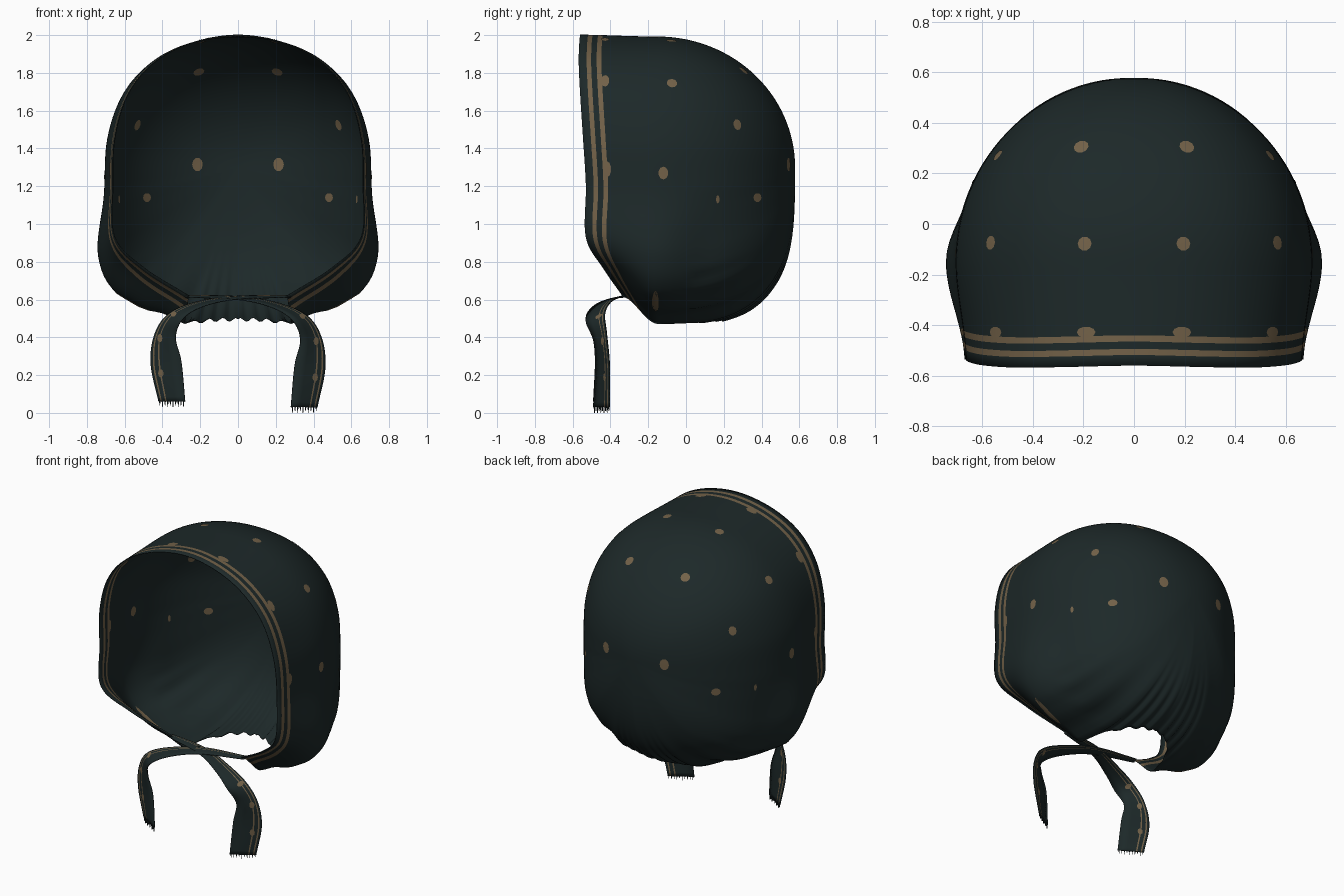
import bpy, bmesh, math
from mathutils import Vector
from mathutils.bvhtree import BVHTree

if "Cube" in bpy.data.objects:
    bpy.data.objects.remove(bpy.data.objects["Cube"])


def material(name, rgb):
    m = bpy.data.materials.new(name)
    m.diffuse_color = (*rgb, 1)
    m.use_nodes = True
    m.node_tree.nodes["Principled BSDF"].inputs["Base Color"].default_value = m.diffuse_color
    return m


CLOTH = material("dark_teal_cloth", (0.0122, 0.0215, 0.0218))
GOLD = material("dull_gold", (0.17, 0.12, 0.065))


def spline(keys, t, mirrored=False):
    """Smooth curve through evenly spaced keys; mirrored keeps it flat across x = 0."""
    n = len(keys) - 1
    i = min(int(t * n), n - 1)
    f = t * n - i
    b, c = Vector(keys[i]), Vector(keys[i + 1])
    if i > 0:
        a = Vector(keys[i - 1])
    else:
        a = Vector((-c.x, c.y, c.z)) if mirrored else 2 * b - c
    d = Vector(keys[i + 2]) if i + 2 <= n else 2 * c - b
    return 0.5 * (2 * b + (c - a) * f + (2 * a - 5 * b + 4 * c - d) * f ** 2
                  + (3 * b - a - 3 * c + d) * f ** 3)


def smooth(f):
    f = max(0, min(1, f))
    return f * f * (3 - 2 * f)


def finish(name, bm, thickness, rim=True):
    """Turn a bmesh sheet into a thin smooth object."""
    bmesh.ops.recalc_face_normals(bm, faces=bm.faces)
    me = bpy.data.meshes.new(name)
    bm.to_mesh(me)
    ob = bpy.data.objects.new(name, me)
    bpy.context.collection.objects.link(ob)
    me.materials.append(CLOTH)
    me.materials.append(GOLD)
    for p in me.polygons:
        p.use_smooth = True
    mod = ob.modifiers.new("thickness", 'SOLIDIFY')
    mod.thickness = thickness
    mod.offset = 0
    mod.use_rim = rim
    return ob


def dot(bm, tree, centre, rw, rh):
    """Flat spot that follows the cloth below it."""
    p, n, _, _ = tree.find_nearest(Vector(centre))
    # on the sides rw runs around the head and rh runs front to back
    side = n.cross(Vector((0, 1, 0) if abs(n.y) < 0.7 else (0, 0, 1))).normalized()
    up = n.cross(side).normalized()
    rings = []
    for k in (0.5, 1.0):
        ring = []
        for i in range(10):
            a = math.tau * i / 10
            q = p + side * (math.cos(a) * rw * k) + up * (math.sin(a) * rh * k)
            ring.append(bm.verts.new(tree.find_nearest(q)[0]))
        rings.append(ring)
    mid = bm.verts.new(p)
    for i in range(10):
        j = (i + 1) % 10
        for vs in ((mid, rings[0][i], rings[0][j]),
                   (rings[0][i], rings[1][i], rings[1][j], rings[0][j])):
            bm.faces.new(vs).material_index = 1


# ---- bonnet shell: face rim -> widest ring -> pole at the back ----
RIM = [(0, -.56, 2.0), (.25, -.565, 1.957), (.45, -.568, 1.85), (.585, -.56, 1.68),
       (.652, -.545, 1.45), (.662, -.53, 1.2), (.652, -.53, .93), (.5, -.44, .77),
       (.26, -.335, .62)]
Y0 = -0.15
RING = [(0, Y0, 1.99), (.25, Y0, 1.957), (.45, Y0, 1.86), (.605, Y0, 1.69),
        (.69, Y0, 1.45), (.708, Y0, 1.15), (.738, Y0, .83), (.62, Y0, .62), (.28, Y0, .48)]
POLE = Vector((0, 0.575, 1.3))
ARCH, UNDER = 72, 18          # columns on the arch, and below the nape
BAND = [0, .042, .066, .095, .12]  # edges of the trim stripes
FRONT, BACK = 12, 28


def column(k):
    """One side's column of points from rim to pole; None inside the neck hole."""
    pts = []
    t = min(k / ARCH, 1)
    if k <= ARCH:
        ring, start = spline(RING, t, True), 0.0
        rim = spline(RIM, t, True)
        length = (ring - rim).length
        last = BAND[-1] / length
        fr = [d / length for d in BAND]
        fr += [last + (1 - last) * i / FRONT for i in range(1, FRONT)]
        for f in fr:
            g = 0.15 * f * (2 - f) + 0.85 * smooth(f)
            p = rim.lerp(ring, g)
            p.y = rim.y + (ring.y - rim.y) * f
            pts.append((p, f))
    else:
        w = (k - ARCH) / UNDER
        ring = Vector((.28 * (1 - w), Y0, .48 - .01 * w))
        start = .48 * math.sqrt(1 - (1 - w) ** 2)
        pts = [None] * (len(BAND) + FRONT - 1)
    # the nape is fuller than the round crown and sides
    low = max(0, min(1, (1.1 - ring.z) / 0.5)) * max(0, 1 - ring.x / 0.85)
    n = 2 + 1.3 * low
    # the cheek bulge draws in again behind the ears
    tuck = 0.075 * smooth((1.2 - ring.z) / 0.35)
    for i in range(BACK + 1):
        tau = start + (1 - start) * math.sin(i / BACK * math.pi / 2)
        s = max(0, 1 - tau ** n) ** (1 / n)
        p = POLE + (ring - POLE) * s
        p.y = Y0 + (POLE.y - Y0) * tau
        p.x *= 1 - tuck * smooth(tau / 0.4)
        pts.append((p, 1))
    out = []
    for q in pts:
        if q is None:
            out.append(None)
            continue
        p, f = q
        # gathered pleats towards the neck and nape
        top = 0.85 if p.y > 0.05 else 0.68
        amp = 0.013 * f * max(0, min(1, (top - p.z) / 0.3))
        k_s = 1 + amp * math.sin(k * 1.25)
        out.append(Vector((p.x * k_s, p.y, 1.3 + (p.z - 1.3) * k_s)))
    return out


bm = bmesh.new()
half = [column(k) for k in range(ARCH + UNDER + 1)]
for sx in (1, -1):
    cols = [[bm.verts.new((p.x * sx, p.y, p.z)) if p else None for p in c] for c in half]
    for a, b in zip(cols, cols[1:]):
        for r in range(len(a) - 1):
            quad = [a[r], b[r], b[r + 1], a[r + 1]]
            if None not in quad:
                bm.faces.new(quad).material_index = 1 if r in (1, 3) else 0
bmesh.ops.remove_doubles(bm, verts=bm.verts, dist=0.0004)
bmesh.ops.recalc_face_normals(bm, faces=bm.faces)
shell_tree = BVHTree.FromBMesh(bm)
finish("bonnet_shell", bm, 0.005)

# ---- spots on the shell: x, y, z, half width, half height ----
SPOTS = [(.21, .52, 1.315, .03, .037), (.213, .317, 1.825, .03, .03), (.55, .28, 1.53, .03, .025),
         (.49, .38, 1.14, .03, .024), (.195, -.078, 1.97, .028, .028), (.56, -.075, 1.74, .028, .028),
         (.71, -.12, 1.27, .034, .026), (.66, .18, 1.13, .022, .01), (.55, -.16, .6, .12, .018),
         (.185, -.428, 1.96, .038, .022), (.55, -.428, 1.76, .038, .022),
         (.68, -.418, 1.29, .042, .022)]
bm = bmesh.new()
for x, y, z, rw, rh in SPOTS:
    for sx in (1, -1):
        dot(bm, shell_tree, (x * sx, y, z), rw, rh)
finish("shell_spots", bm, 0.0095, rim=False)

# ---- crossed tie ribbons: each runs from one chin corner to the other side ----
OUTER = [(.275, -.305, .622), (0, -.34, .618), (-.2, -.40, .592), (-.36, -.43, .53),
         (-.44, -.42, .42), (-.462, -.405, .26), (-.42, -.405, .06)]
INNER = [(.28, -.335, .612), (0, -.41, .602), (-.18, -.49, .565), (-.29, -.53, .50),
         (-.33, -.49, .40), (-.30, -.48, .27), (-.28, -.49, .06)]
ACROSS = [0, .08, .13, .26, .31, .65, 1]
STEPS = 48


def ribbon(side, drop, sink):
    def edge(keys, t):
        p = spline(keys, t)
        p.z -= drop * t ** 3 + sink * math.sin(math.pi * t) ** 2
        p.x *= side
        return p
    bm = bmesh.new()
    rows = []
    for i in range(STEPS + 1):
        a, b = edge(OUTER, i / STEPS), edge(INNER, i / STEPS)
        rows.append([bm.verts.new(a.lerp(b, f)) for f in ACROSS])
    for a, b in zip(rows, rows[1:]):
        for c in range(len(ACROSS) - 1):
            f = bm.faces.new((a[c], a[c + 1], b[c + 1], b[c]))
            f.material_index = 1 if c in (1, 3) else 0
    bm.normal_update()
    tree = BVHTree.FromBMesh(bm)
    name = "left" if side > 0 else "right"
    # frayed threads along the cut end
    a, b = edge(OUTER, 1), edge(INNER, 1)
    for i in range(10):
        p, q = a.lerp(b, (i + .25) / 10), a.lerp(b, (i + .6) / 10)
        tip = (p + q) / 2 - Vector((0, 0, .03 if i % 2 else .02))
        bm.faces.new([bm.verts.new(v) for v in (p, q, tip)])
    finish(name + "_tie", bm, 0.005)
    # spots on the ribbon
    bm = bmesh.new()
    for t in (.5, .69, .88):
        dot(bm, tree, edge(OUTER, t).lerp(edge(INNER, t), .3), .016, .022)
    finish(name + "_tie_spots", bm, 0.0095, rim=False)


ribbon(1, 0.0, 0.0)
ribbon(-1, 0.03, 0.008)
